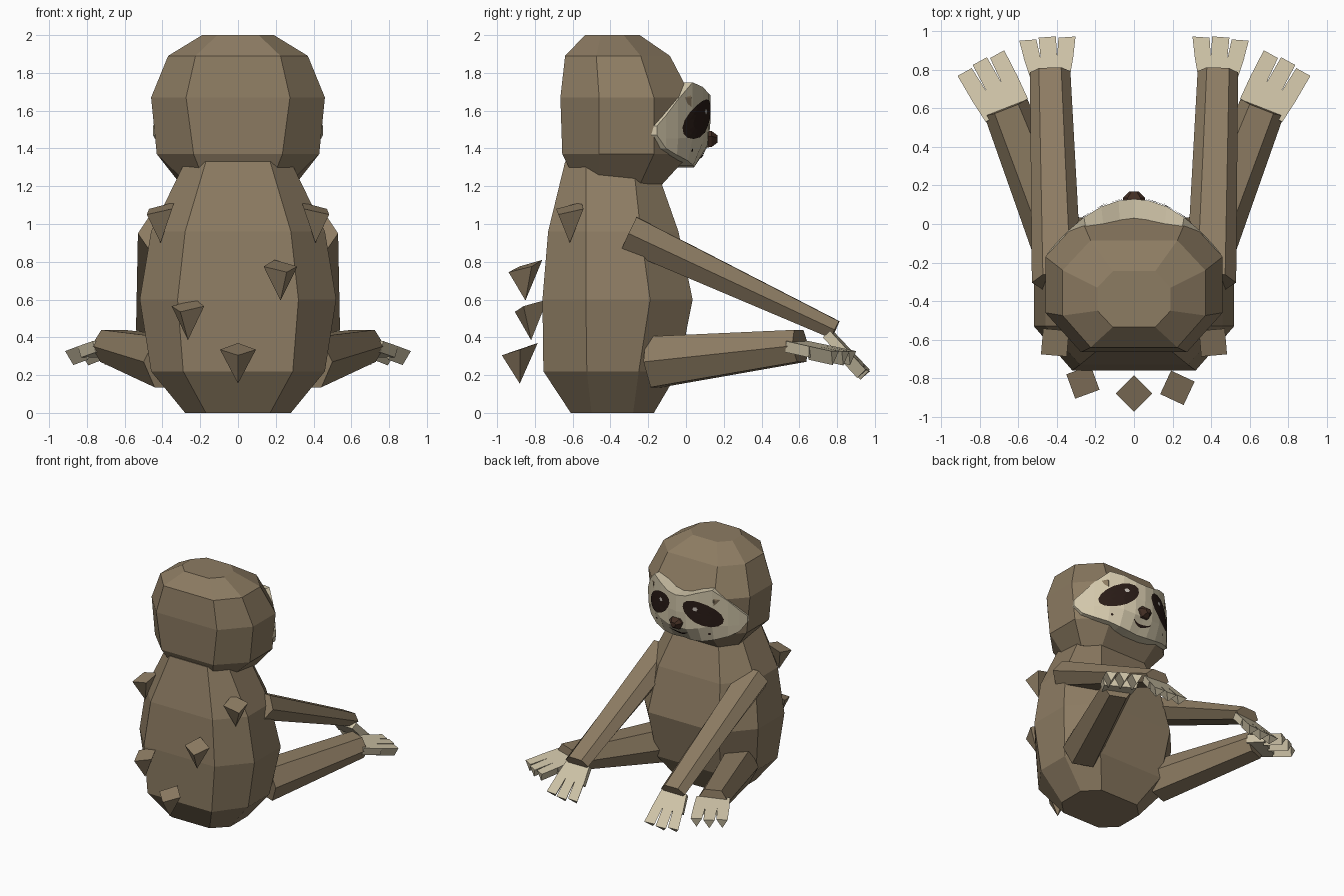
import bpy, bmesh, math
from mathutils import Vector
from mathutils.bvhtree import BVHTree

if "Cube" in bpy.data.objects:
    bpy.data.objects.remove(bpy.data.objects["Cube"])


def material(name, r, g, b):
    m = bpy.data.materials.new(name)
    m.diffuse_color = (r, g, b, 1)
    m.use_nodes = True
    m.node_tree.nodes["Principled BSDF"].inputs["Base Color"].default_value = m.diffuse_color
    return m


FUR = material("brown fur", .265, .2, .123)
CREAM = material("cream", .64, .565, .40)
DARK = material("dark brown", .022, .011, .008)
NOSE = material("nose brown", .055, .027, .017)
SHINE = material("eye shine", .55, .50, .45)


def finish(name, bm, mat, normals=True):
    if normals:
        bmesh.ops.recalc_face_normals(bm, faces=bm.faces)
    me = bpy.data.meshes.new(name)
    bm.to_mesh(me)
    bm.free()
    me.materials.append(mat)
    ob = bpy.data.objects.new(name, me)
    bpy.context.collection.objects.link(ob)
    return ob


def add_loft(bm, rings):
    """Skin a row of closed rings and cap both ends."""
    vs = [[bm.verts.new(p) for p in r] for r in rings]
    n = len(vs[0])
    for a, b in zip(vs, vs[1:]):
        for i in range(n):
            j = (i + 1) % n
            bm.faces.new((a[i], a[j], b[j], b[i]))
    bm.faces.new(vs[0][::-1])
    bm.faces.new(vs[-1])


def loft(name, rings, mat):
    bm = bmesh.new()
    add_loft(bm, rings)
    return finish(name, bm, mat)


def octagon(z_back, z_front, a, b, y0, y1, y2, y3):
    """Ring with flat back/front of half width a and sides at half width b."""
    pts = [(-a, y0), (a, y0), (b, y1), (b, y2), (a, y3), (-a, y3), (-b, y2), (-b, y1)]
    return [(x, y, z_back + (z_front - z_back) * (y - y0) / (y3 - y0)) for x, y in pts]


# Body and head
loft("body", [octagon(0, 0, .17, .28, -.61, -.50, -.28, -.17),
              octagon(.22, .22, .29, .46, -.755, -.525, -.25, -.04),
              octagon(.6, .6, .32, .52, -.76, -.53, -.19, .035),
              octagon(.96, .96, .28, .46, -.73, -.53, -.24, -.04),
              octagon(1.33, 1.33, .17, .28, -.64, -.53, -.28, -.17)], FUR)
loft("head", [octagon(1.28, 1.20, .20, .31, -.61, -.46, -.24, -.135),
              octagon(1.37, 1.37, .235, .43, -.655, -.46, -.17, .02),
              octagon(1.67, 1.67, .275, .46, -.665, -.46, -.17, .03),
              octagon(1.89, 1.89, .225, .37, -.64, -.475, -.24, -.085),
              octagon(2, 2, .11, .19, -.535, -.45, -.33, -.245)], FUR)


# Limbs: six-sided tapered bars
def frame(p0, p1):
    axis = (p1 - p0).normalized()
    side = axis.cross(Vector((0, 0, 1))).normalized()
    return side, side.cross(axis)


def limb(name, p0, p1, size0, size1):
    side, up = frame(p0, p1)
    hexa = [(1, 0), (.55, 1), (-.55, 1), (-1, 0), (-.55, -1), (.55, -1)]
    loft(name, [[p + side * (u * w) + up * (v * h) for u, v in hexa]
                for p, (w, h) in ((p0, size0), (p1, size1))], FUR)


# Hands and feet: flat palm with three three-sided fingers
def paw(name, p0, p1, w0, w1, thick):
    side, up = frame(p0, p1)
    bm = bmesh.new()
    at = lambda t, u, d: p0.lerp(p1, t) + side * (u * (w0 + (w1 - w0) * t)) - up * (d * thick)
    add_loft(bm, [[at(t, -.5, 0), at(t, .5, 0), at(t, .45, .8), at(t, -.45, .8)] for t in (0, .5)])
    for k in (-1, 0, 1):
        c = k / 3
        add_loft(bm, [[at(t, c - r, 0), at(t, c + r, 0), at(t, c, 1)]
                      for t, r in ((.45, .166), (1 - .04 * abs(k), .145))])
    finish(name, bm, CREAM)


for s, tag in ((-1, "left"), (1, "right")):
    V = lambda x, y, z: Vector((s * x, y, z))
    limb(tag + "_arm", V(.40, -.30, .95), V(.435, .79, .44), (.13, .095), (.105, .05))
    limb(tag + "_leg", V(.36, -.17, .27), V(.665, .605, .355), (.15, .135), (.12, .085))
    paw(tag + "_hand", V(.435, .77, .435), V(.45, .97, .22), .21, .31, .065)
    paw(tag + "_foot", V(.66, .59, .38), V(.80, .845, .325), .25, .29, .075)

# Back tufts: four-sided pyramids pointing down, turned to follow the back
for i, (x, y, z, turn) in enumerate([(0, -.88, .335, 0), (-.265, -.82, .565, -25), (.225, -.85, .775, 20),
                                     (-.41, -.615, 1.08, -50), (.41, -.615, 1.08, 50)]):
    bm = bmesh.new()
    c, q = Vector((x, y, z)), math.radians(turn)
    out, across = Vector((math.sin(q), -math.cos(q), 0)), Vector((math.cos(q), math.sin(q), 0))
    base = [bm.verts.new(c + d) for d in (out * .095 - Vector((0, 0, .03)), across * .095,
                                          -out * .095 + Vector((0, 0, .035)), -across * .095)]
    tip = bm.verts.new(c - Vector((0, 0, .18)))
    bm.faces.new(base)
    for k in range(4):
        bm.faces.new((base[k], base[(k + 1) % 4], tip))
    finish("back_tuft_%d" % (i + 1), bm, FUR)

# Face mask: curved plate, columns of (x, bottom, top), with a rim running back into the head
half = [(.08, 1.30, 1.69), (.17, 1.31, 1.725), (.26, 1.335, 1.75), (.35, 1.365, 1.66), (.41, 1.40, 1.575),
        (.45, 1.47, 1.52)]
columns = [(-x, b, t) for x, b, t in half[::-1]] + [(0, 1.30, 1.68)] + half
bm = bmesh.new()
grid = []
for x, b, t in columns:
    col = []
    for f in (0, .3, .65, 1):
        z = b + (t - b) * f
        drop = max(0, 1.43 - z) * .75 * max(0, 1 - abs(x) / .4)
        col.append(bm.verts.new((x, .13 - 1.4 * x * x - drop, z)))
    grid.append(col)
for a, b in zip(grid, grid[1:]):
    for k in range(3):
        bm.faces.new((a[k], a[k + 1], b[k + 1], b[k]))
bmesh.ops.recalc_face_normals(bm, faces=bm.faces)
bvh = BVHTree.FromBMesh(bm)
rim = bmesh.ops.extrude_edge_only(bm, edges=[e for e in bm.edges if e.is_boundary])
for v in rim["geom"]:
    if isinstance(v, bmesh.types.BMVert):
        v.co.x *= .93
        v.co.y -= .10
finish("face_mask", bm, CREAM)


def on_face(x, z, lift):
    hit = bvh.ray_cast(Vector((x, 1, z)), Vector((0, -1, 0)))
    return hit[0] + Vector((0, lift, 0))


# Painted face details: thin sheets draped over the mask
def patch(name, cx, cz, a, b, tilt, lift, mat, rings=4, seg=16):
    bm = bmesh.new()
    c, s = math.cos(tilt), math.sin(tilt)
    rows = []
    for r in range(1, rings + 1):
        row = []
        for k in range(seg):
            w = math.tau * k / seg
            u, v = a * r / rings * math.cos(w), b * r / rings * math.sin(w)
            row.append(bm.verts.new(on_face(cx + u * c - v * s, cz + u * s + v * c, lift)))
        rows.append(row)
    mid = bm.verts.new(on_face(cx, cz, lift))
    for k in range(seg):
        j = (k + 1) % seg
        bm.faces.new((mid, rows[0][j], rows[0][k]))
        for p, q in zip(rows, rows[1:]):
            bm.faces.new((p[k], p[j], q[j], q[k]))
    bmesh.ops.recalc_face_normals(bm, faces=bm.faces)
    if sum(f.normal.y for f in bm.faces) < 0:
        bmesh.ops.reverse_faces(bm, faces=bm.faces)
    finish(name, bm, mat, False)


for s, tag in ((-1, "left"), (1, "right")):
    patch(tag + "_eye", s * .195, 1.555, .15, .083, -s * math.radians(31), .006, DARK)
    patch(tag + "_eye_shine", s * .155, 1.595, .02, .017, 0, .012, SHINE, 1, 6)
    patch(tag + "_freckle", s * .24, 1.39, .01, .01, 0, .005, DARK, 1, 6)

# Smile: thin curved strip
bm = bmesh.new()
strip = []
for k in range(-4, 5):
    x = k * .02
    z, w = 1.355 + 4 * x * x, .010 * (1 - abs(k) / 6)
    strip.append([bm.verts.new(on_face(x, z + d, .007)) for d in (-w, w)])
for p, q in zip(strip, strip[1:]):
    bm.faces.new((p[0], p[1], q[1], q[0]))
finish("mouth", bm, DARK)

# Nose: six-sided tapered bump
outline = [(-.03, -.045), (.03, -.045), (.06, .015), (.035, .045), (-.035, .045), (-.06, .015)]
loft("nose", [[(x * k, y, 1.45 + z * k) for x, z in outline]
              for y, k in ((.10, 1), (.135, .95), (.168, .4))], NOSE)
